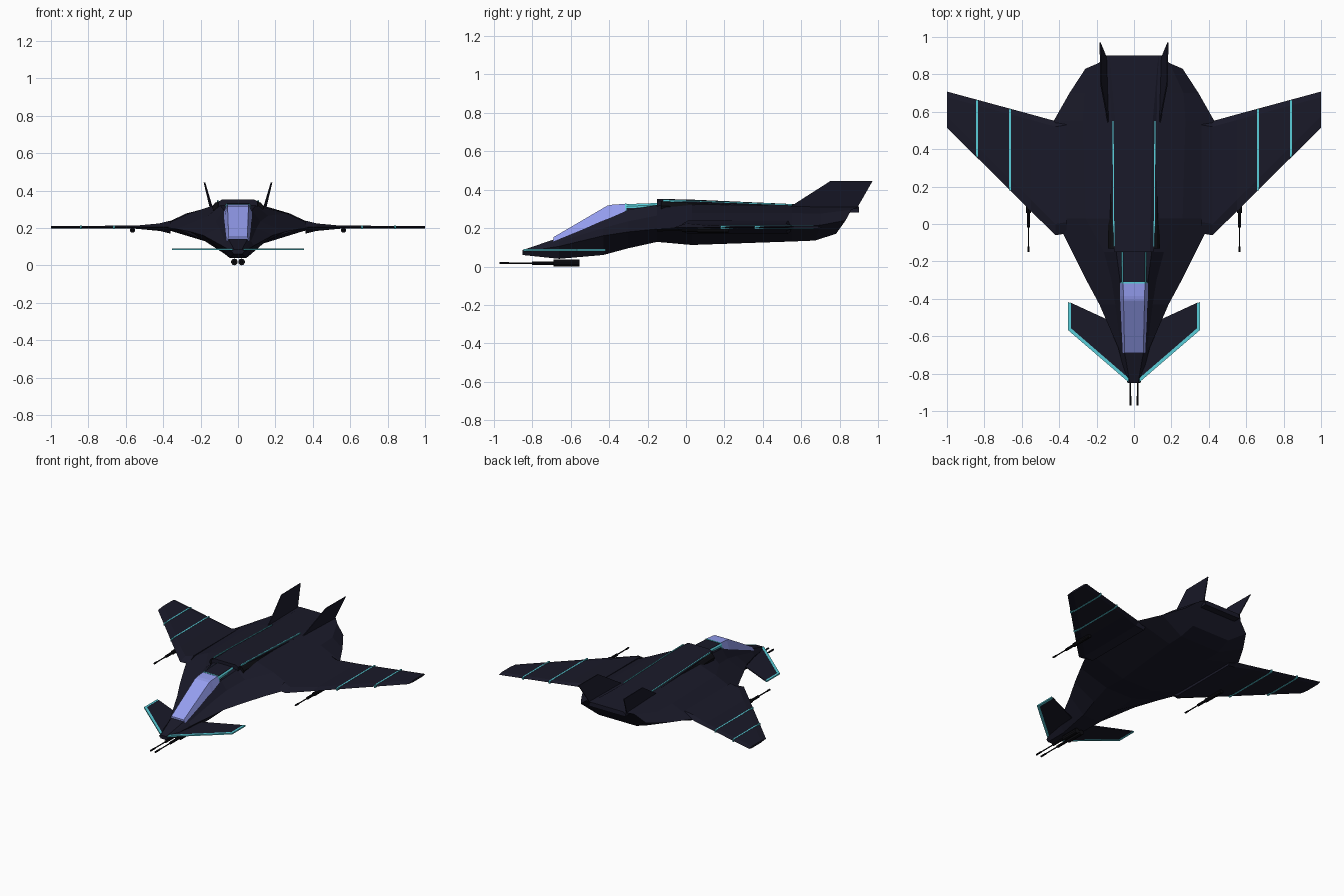
import bpy, bmesh, math
from mathutils import Matrix, Vector

if "Cube" in bpy.data.objects:
    bpy.data.objects.remove(bpy.data.objects["Cube"])


def material(name, rgb):
    m = bpy.data.materials.new(name)
    m.diffuse_color = (*rgb, 1)
    m.use_nodes = True
    m.node_tree.nodes["Principled BSDF"].inputs["Base Color"].default_value = m.diffuse_color
    return m


NAVY = material("navy_hull", (0.010, 0.010, 0.022))
BLACK = material("black_metal", (0.004, 0.004, 0.006))
CYAN = material("cyan_trim", (0.10, 0.62, 0.70))
GLASS = material("canopy_glass", (0.30, 0.34, 0.87))


def finish(name, bm, mat, mirror=False):
    bmesh.ops.recalc_face_normals(bm, faces=bm.faces)
    me = bpy.data.meshes.new(name)
    bm.to_mesh(me)
    bm.free()
    me.materials.append(mat)
    ob = bpy.data.objects.new(name, me)
    bpy.context.collection.objects.link(ob)
    if mirror:
        ob.modifiers.new("mirror", "MIRROR").use_mirror_merge = False
    return ob


def loft(name, rings, mat, mirror=False):
    """Skin a closed, capped solid through equal-length rings."""
    bm = bmesh.new()
    vs = [[bm.verts.new(p) for p in r] for r in rings]
    n = len(vs[0])
    for a, b in zip(vs, vs[1:]):
        for i in range(n):
            j = (i + 1) % n
            bm.faces.new((a[i], a[j], b[j], b[i]))
    bm.faces.new(vs[0])
    bm.faces.new(vs[-1])
    return finish(name, bm, mat, mirror)


def both_sides(half):
    """Complete a half section by reflecting it in x."""
    return half + [(-x, y, z) for x, y, z in reversed(half)]


def plate(name, outline, z, t, mat):
    return loft(name, [[(x, y, z + s * t / 2) for x, y in outline] for s in (-1, 1)], mat, True)


def gun(name, x, z, parts, sides=10):
    """Stepped barrel along y, made of (start, end, radius) cylinders."""
    bm = bmesh.new()
    for y0, y1, r in parts:
        mat = Matrix.Translation((x, (y0 + y1) / 2, z)) @ Matrix.Rotation(math.pi / 2, 4, 'X')
        bmesh.ops.create_cone(bm, cap_ends=True, segments=sides, radius1=r, radius2=r,
                              depth=y1 - y0, matrix=mat)
    return finish(name, bm, BLACK, True)


# Faceted hull: y, then (x, z) of top, shoulder, chine and belly
hull = [
    (-.85, (.022, .085), (.028, .08), (.035, .075), (.022, .06)),
    (-.66, (.055, .150), (.07, .13), (.085, .105), (.045, .04)),
    (-.43, (.068, .245), (.10, .20), (.185, .16), (.07, .06)),
    (-.30, (.075, .295), (.12, .235), (.255, .18), (.09, .095)),
    (-.15, (.095, .320), (.16, .265), (.33, .195), (.11, .128)),
    (.03, (.115, .325), (.26, .278), (.42, .205), (.12, .112)),
    (.55, (.13, .315), (.275, .278), (.43, .205), (.16, .13)),
]
rings = [both_sides([(x, y, z) for x, z in pts]) for y, *pts in hull]
rings.append(both_sides([(.14, .70, .312), (.265, .70, .275), (.345, .70, .215), (.16, .67, .135)]))
rings.append(both_sides([(.15, .90, .31), (.19, .86, .295), (.26, .83, .24), (.15, .78, .17)]))
loft("hull", rings, NAVY)

# Raised spine behind the cockpit
spine = [(-.15, .085, .352, .105), (.05, .09, .347, .118), (.55, .10, .325, .125), (.90, .13, .312, .145)]
loft("spine", [both_sides([(xt, y, zt), (xb, y, zt - .012), (xb, y, .28)])
               for y, xt, zt, xb in spine], NAVY)
loft("cockpit_fairing", [both_sides([(.058, y, z), (.075, y, z - .06)])
                         for y, z in ((-.32, .324), (-.10, .332))], NAVY)

# Side intakes along the spine
loft("spine_intake", [[(.09, y, z), (.122, y, z - .01), (.138, y, z - .03), (.13, y, .28), (.09, y, .28)]
                      for y, z in ((-.13, .345), (.10, .336), (.55, .318))], BLACK, True)
loft("spine_trim", [[(x - .003, y, z), (x + .003, y, z), (x + .003, y, z - .02), (x - .003, y, z - .02)]
                    for y, x, z in ((-.12, .107, .348), (.05, .109, .343), (.55, .112, .325))], CYAN, True)

# Canopy and its trim
canopy = [(-.69, .050, .152, .060, .13), (-.41, .056, .316, .074, .245),
          (-.385, .057, .321, .075, .255), (-.315, .058, .326, .076, .285)]
loft("canopy", [both_sides([(xt, y, zt), (xb, y, zb)]) for y, xt, zt, xb, zb in canopy], GLASS)
loft("canopy_rear_trim", [both_sides([(.059, y, .328), (.078, y, .275)]) for y in (-.317, -.309)], CYAN)
loft("fairing_trim", [[(.060, y, z), (.067, y, z - .01), (.067, y, z - .02), (.058, y, z - .02)]
                      for y, z in ((-.31, .323), (-.12, .332))], CYAN, True)


# Wings: thick blended root thinning to a flat panel; x, front, back, half thickness
wing = [(.36, -.05, .56, .035), (.42, -.06, .55, .020), (.55, .068, .586, .008), (1.0, .515, .708, .007)]
loft("wing", [[(x, a, .204), (x, a + .06, .204 + t), (x, b - .03, .204 + t), (x, b, .204),
               (x, b - .03, .204 - t), (x, a + .06, .204 - t)] for x, a, b, t in wing], NAVY, True)
for i, (x, a, b) in enumerate(((.662, .18, .615), (.84, .357, .664))):
    plate("wing_stripe_%d" % (i + 1), [(x - .005, a), (x + .005, a), (x + .005, b), (x - .005, b)],
          .204, .018, CYAN)

# Canards with bright leading edge and tip
plate("canard", [(.02, -.835), (.34, -.56), (.34, -.42), (.14, -.512), (.03, -.56)], .086, .007, NAVY)
plate("canard_trim", [(.03, -.845), (.352, -.568), (.352, -.418), (.337, -.424),
                      (.337, -.557), (.03, -.823)], .086, .009, CYAN)

# Canted tail fins
fin = [(.135, .54, .31), (.175, .75, .444), (.178, .97, .444), (.145, .89, .305)]
loft("tail_fin", [[(x + dx, y, z) for x, y, z in fin] for dx in (0, .006)], NAVY, True)

# Nose and wing guns
gun("nose_gun", .019, .018, [(-.69, -.555, .018), (-.80, -.69, .009), (-.94, -.80, .004), (-.97, -.92, .006)])
gun("wing_gun", .564, .188, [(.06, .22, .014), (-.02, .07, .009), (-.13, -.02, .004), (-.15, -.12, .006)])
